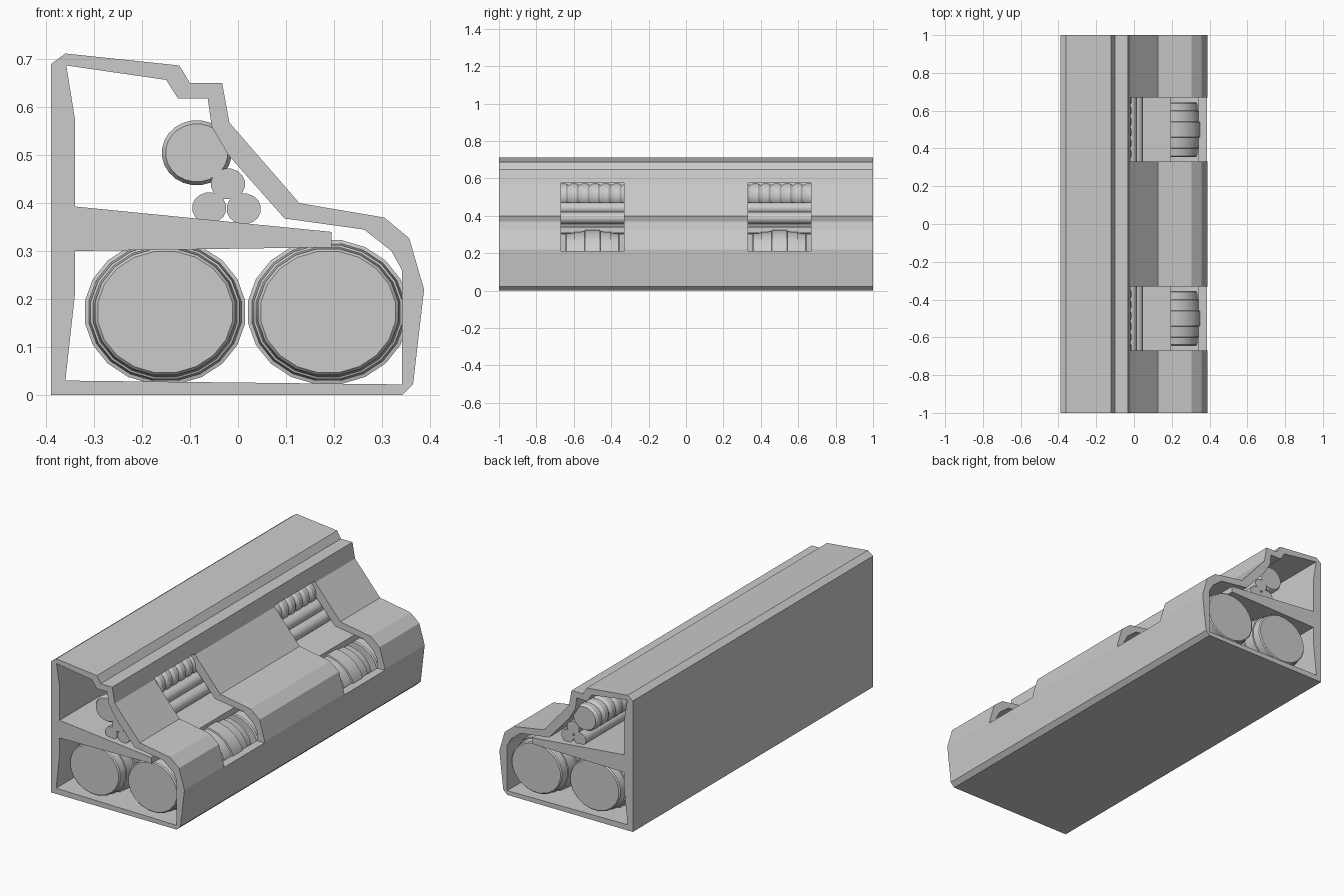
import bpy, bmesh, math

cube = bpy.data.objects.get("Cube")
if cube:
    bpy.data.objects.remove(cube, do_unlink=True)

# Single grey finish
grey = bpy.data.materials.new("plain grey")
grey.use_nodes = True
COLOUR = (0.6, 0.6, 0.6, 1)
grey.diffuse_color = COLOUR
grey.node_tree.nodes["Principled BSDF"].inputs["Base Color"].default_value = COLOUR


def finish(name, bm):
    bmesh.ops.recalc_face_normals(bm, faces=bm.faces)
    mesh = bpy.data.meshes.new(name)
    bm.to_mesh(mesh)
    bm.free()
    mesh.materials.append(grey)
    obj = bpy.data.objects.new(name, mesh)
    bpy.context.collection.objects.link(obj)
    return obj


def activate(obj):
    bpy.ops.object.select_all(action='DESELECT')
    obj.select_set(True)
    bpy.context.view_layer.objects.active = obj


def extrude(name, profile, y0, y1):
    """Prism from an (x, z) profile between two y positions."""
    bm = bmesh.new()
    face = bm.faces.new([bm.verts.new((x, y0, z)) for x, z in profile])
    out = bmesh.ops.extrude_face_region(bm, geom=[face])
    moved = [v for v in out["geom"] if isinstance(v, bmesh.types.BMVert)]
    bmesh.ops.translate(bm, verts=moved, vec=(0, y1 - y0, 0))
    return finish(name, bm)


def turned(name, profile, x, z, squash, sides):
    """Roll along y from (y, radius) stations, slightly flattened in z."""
    bm = bmesh.new()
    rings = []
    for y, r in profile:
        angles = [math.tau * (i + 0.5) / sides for i in range(sides)]
        rings.append([bm.verts.new((x + r * math.cos(a), y, z + squash * r * math.sin(a)))
                      for a in angles])
    for a, b in zip(rings, rings[1:]):
        for i in range(sides):
            j = (i + 1) % sides
            bm.faces.new((a[i], a[j], b[j], b[i]))
    bm.faces.new(rings[0])
    bm.faces.new(rings[-1])
    obj = finish(name, bm)
    activate(obj)
    bpy.ops.object.shade_smooth_by_angle(angle=math.radians(30))
    return obj


def cut(target, cutter):
    mod = target.modifiers.new("cut", 'BOOLEAN')
    mod.operation = 'DIFFERENCE'
    mod.solver = 'EXACT'
    mod.object = cutter
    activate(target)
    bpy.ops.object.modifier_apply(modifier=mod.name)
    bpy.data.objects.remove(cutter, do_unlink=True)


# Casing: long hollow wall section, open at both ends
outer = [(-.39, 0), (.342, 0), (.365, .022), (.388, .22), (.357, .327), (.305, .37),
         (.128, .40), (-.018, .568), (-.033, .65), (-.10, .65), (-.122, .687),
         (-.36, .712), (-.39, .69)]
inner = [(-.36, .03), (.342, .022), (.342, .26), (.32, .30), (.263, .345), (.097, .368),
         (-.02, .50), (-.055, .56), (-.063, .618), (-.125, .618), (-.15, .657),
         (-.358, .687), (-.34, .575), (-.34, .21)]
casing = extrude("casing", outer, -1, 1)
cut(casing, extrude("hollow_cutter", inner, -1.1, 1.1))

# Two openings through the sloping wall
opening = [(-.07, .213), (.5, .213), (.5, .575), (-.07, .575)]
for y in (-.5, .5):
    cut(casing, extrude("opening_cutter", opening, y - .169, y + .169))
activate(casing)
bpy.ops.object.shade_smooth_by_angle(angle=math.radians(20))

# Tapered shelf
extrude("shelf", [(-.35, .30), (.195, .308), (.195, .34), (-.35, .394)], -1, 1)

# Two rows of banded drums under the shelf
half = [(.145, .142), (.139, .148), (.10, .152), (.098, .157), (.042, .161), (.04, .169)]
drum = [(-y, r) for y, r in half] + [(y, r) for y, r in reversed(half)]
for row, x in (("inner", -.152), ("outer", .188)):
    for i in range(6):
        centre = (i - 2.5) / 3
        turned(f"{row}_drum_{i + 1}", [(centre + y, r) for y, r in drum], x, .173, .9, 20)

# Ribbed upper roll
ribs = []
count = 34
pitch = 1.94 / count
for i in range(count):
    y = -.97 + i * pitch
    ribs += [(y + .002, .065), (y + pitch * .25, .073), (y + pitch * .75, .073),
             (y + pitch - .002, .065)]
turned("ribbed_roll", ribs, -.086, .505, .93, 24)

# Bundle of three thin rods
for name, x, z in (("top", -.021, .44), ("left", -.06, .39), ("right", .012, .388)):
    turned(f"{name}_rod", [(-.97, .036), (.97, .036)], x, z, .9, 16)
